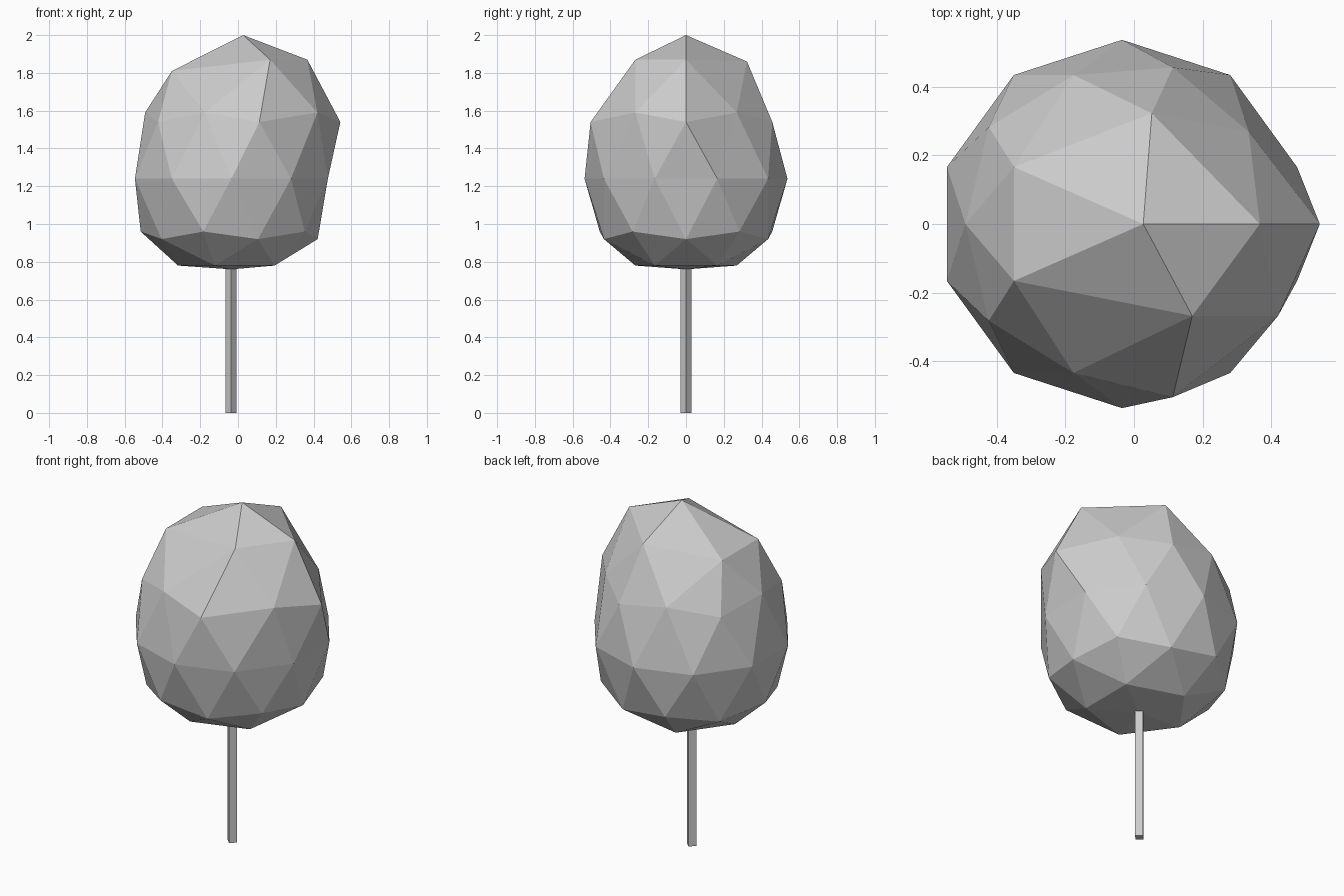
import bpy
import bmesh
from mathutils import Vector

if "Cube" in bpy.data.objects:
    bpy.data.objects.remove(bpy.data.objects["Cube"])

CX, RADIUS = -0.035, 0.537


def add_object(name, bm):
    mesh = bpy.data.meshes.new(name)
    bm.to_mesh(mesh)
    bm.free()
    obj = bpy.data.objects.new(name, mesh)
    bpy.context.collection.objects.link(obj)
    return obj


# Crown: 80-face icosphere with each ring set to its own height
RING_HEIGHTS = [(-1.0, 0.76), (-0.8507, 0.78), (-0.5257, 0.92), (-0.4472, 0.96),
                (0.0, 1.24), (0.4472, 1.54), (0.5257, 1.59), (0.8507, 1.87), (1.0, 2.0)]

# Upper points pulled out of round: (ideal position, new position)
PULLS = [((0.028 + CX - 0.028, 0, 2.0), (0.027, 0, 2.0)),
         ((0.247, 0, 1.87), (0.367, 0, 1.87)),
         ((0.052, -0.268, 1.87), (0.170, -0.268, 1.87)),
         ((0.052, 0.268, 1.87), (0.052, 0.323, 1.86)),
         ((-0.263, -0.166, 1.87), (-0.350, -0.166, 1.81)),
         ((-0.263, 0.166, 1.87), (-0.350, 0.166, 1.81)),
         ((0.445, 0, 1.54), (0.542, 0, 1.54)),
         ((0.113, -0.457, 1.54), (0.113, -0.505, 1.54)),
         ((0.334, -0.268, 1.59), (0.420, -0.268, 1.59))]

bm = bmesh.new()
bmesh.ops.create_icosphere(bm, subdivisions=2, radius=1)
for v in bm.verts:
    z = min(RING_HEIGHTS, key=lambda r: abs(r[0] - v.co.z))[1]
    v.co = Vector((CX + v.co.x * RADIUS, v.co.y * RADIUS, z))
for old, new in PULLS:
    v = min(bm.verts, key=lambda p: (p.co - Vector(old)).length)
    v.co = Vector(new)
add_object("tree_crown", bm)

# Trunk: four-sided post with its corners on the axes
bm = bmesh.new()
bmesh.ops.create_cone(bm, cap_ends=True, segments=4, radius1=0.03, radius2=0.03, depth=0.85)
bmesh.ops.translate(bm, verts=bm.verts, vec=(-0.037, 0, 0.425))
add_object("tree_trunk", bm)
